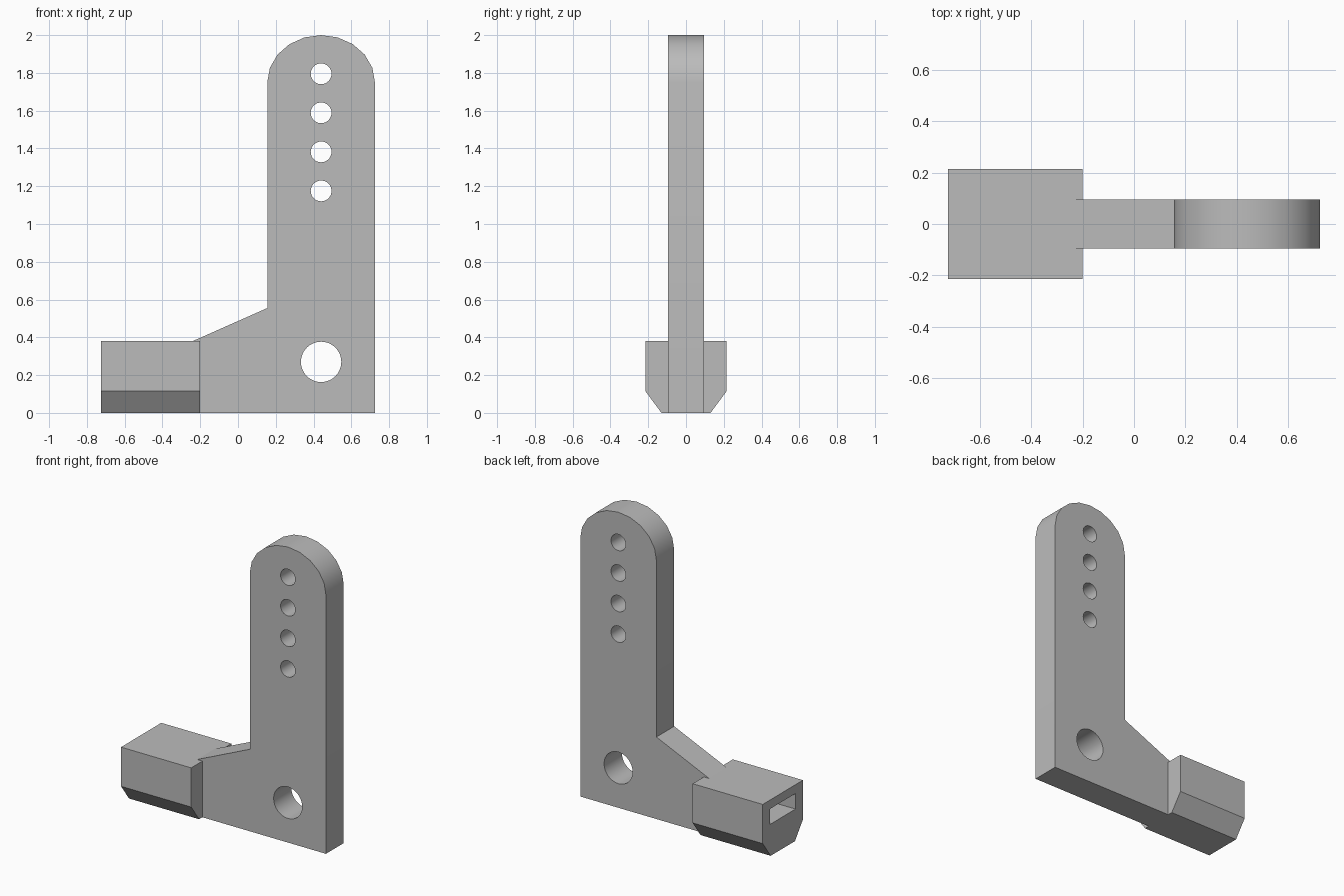
import bpy, bmesh, math
from mathutils import Matrix

cube = bpy.data.objects.get("Cube")
if cube:
    bpy.data.objects.remove(cube, do_unlink=True)

grey = bpy.data.materials.new("plain grey")
grey.use_nodes = True
grey.diffuse_color = (0.5, 0.5, 0.5, 1)
grey.node_tree.nodes["Principled BSDF"].inputs["Base Color"].default_value = (0.5, 0.5, 0.5, 1)


def make_object(name, bm):
    bmesh.ops.recalc_face_normals(bm, faces=bm.faces)
    mesh = bpy.data.meshes.new(name)
    bm.to_mesh(mesh)
    bm.free()
    mesh.materials.append(grey)
    obj = bpy.data.objects.new(name, mesh)
    bpy.context.collection.objects.link(obj)
    return obj


def prism(name, points, offset):
    """Extrude a closed profile of 3D points along an offset."""
    bm = bmesh.new()
    face = bm.faces.new([bm.verts.new(p) for p in points])
    new = bmesh.ops.extrude_face_region(bm, geom=[face])["geom"]
    bmesh.ops.translate(bm, vec=offset, verts=[v for v in new if isinstance(v, bmesh.types.BMVert)])
    return make_object(name, bm)


def select_only(obj):
    bpy.ops.object.select_all(action="DESELECT")
    obj.select_set(True)
    bpy.context.view_layer.objects.active = obj


def cut(obj, cutter):
    """Subtract the cutter and throw it away."""
    cutter.hide_render = True
    mod = obj.modifiers.new("cut", "BOOLEAN")
    mod.operation, mod.solver, mod.object = "DIFFERENCE", "EXACT", cutter
    select_only(obj)
    bpy.ops.object.modifier_apply(modifier=mod.name)
    bpy.data.objects.remove(cutter, do_unlink=True)


# Upright plate with a rounded top and a sloping foot
half_t = 0.095
cx, half_w = 0.44, 0.285
outline = [(-0.24, 0), (cx + half_w, 0)]
for i in range(11):
    a = math.pi * i / 10
    outline.append((cx + half_w * math.cos(a), 1.75 + 0.25 * math.sin(a)))
outline += [(cx - half_w, 0.555), (-0.24, 0.38)]
plate = prism("upright_plate", [(x, -half_t, z) for x, z in outline], (0, 2 * half_t, 0))

# Pivot hole and the row of adjustment holes
bm = bmesh.new()
holes = [(0.27, 0.107)] + [(1.175 + 0.2067 * i, 0.055) for i in range(4)]
for z, radius in holes:
    place = Matrix.Translation((cx, 0, z)) @ Matrix.Rotation(math.pi / 2, 4, "X")
    bmesh.ops.create_cone(bm, cap_ends=True, segments=32, radius1=radius,
                          radius2=radius, depth=0.5, matrix=place)
cut(plate, make_object("hole_cutter", bm))

# Side block with chamfered lower edges
half = [(0.13, 0), (0.215, 0.115), (0.215, 0.38)]
section = half + [(-y, z) for y, z in reversed(half)]
block = prism("side_block", [(-0.725, y, z) for y, z in section], (0.525, 0, 0))

# Rectangular socket in the outer end of the block
slot = [(-0.135, 0.215), (0.135, 0.215), (0.135, 0.32), (-0.135, 0.32)]
cut(block, prism("socket_cutter", [(-0.8, y, z) for y, z in slot], (0.5, 0, 0)))

for obj in (plate, block):
    select_only(obj)
    bpy.ops.object.shade_smooth_by_angle(angle=math.radians(30))
